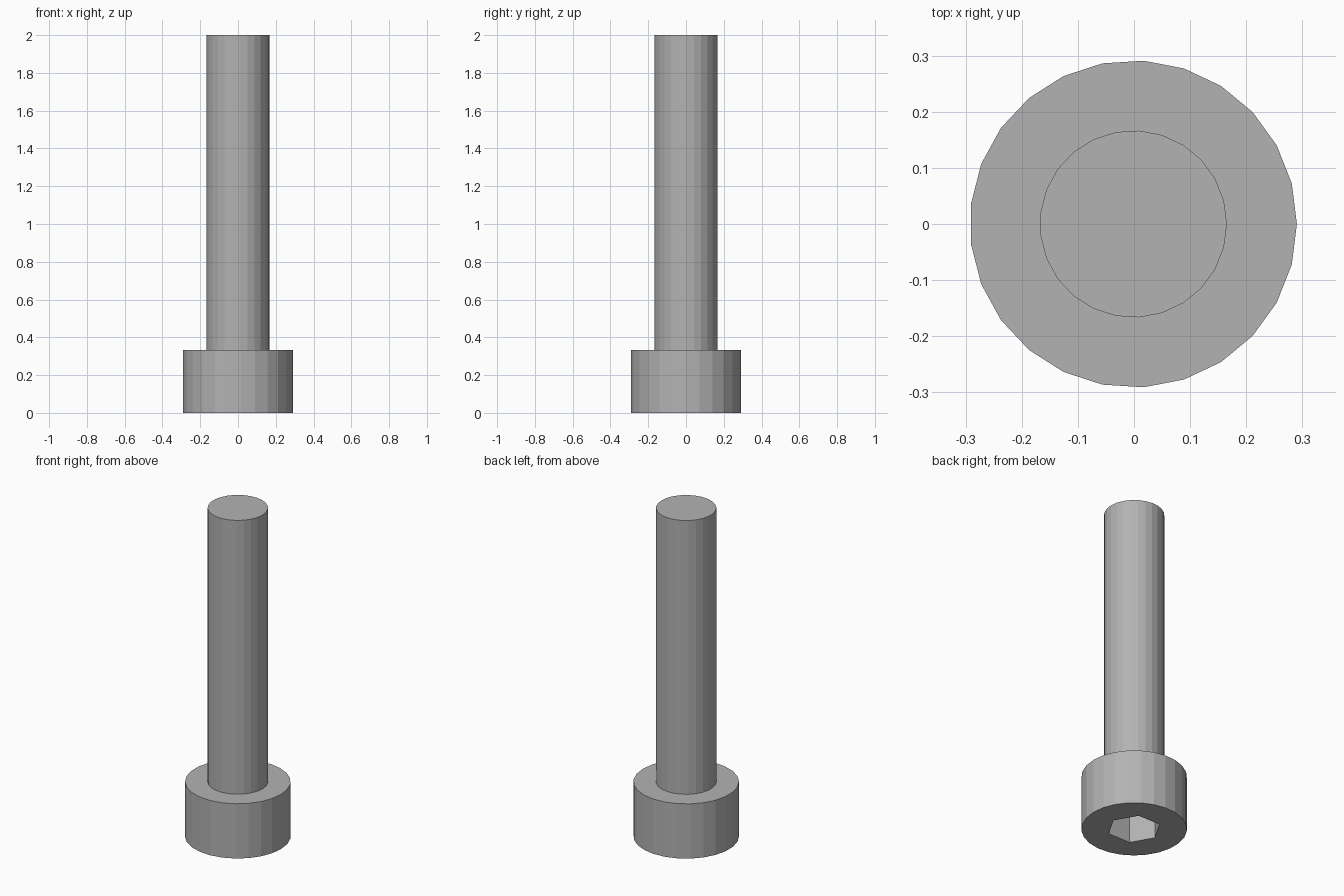
import bpy
import bmesh
from math import pi, cos, sin

cube = bpy.data.objects.get("Cube")
if cube:
    bpy.data.objects.remove(cube, do_unlink=True)

SIDES = 25
HEAD_R, SHAFT_R, SOCKET_R = 0.2915, 0.1667, 0.149
HEAD_TOP, TOP, SOCKET_DEPTH = 0.3333, 2.0, 0.167
OFFSET_X = -0.0012  # centres the odd-sided head on x

steel = bpy.data.materials.new("grey_steel")
steel.use_nodes = True
grey = (0.45, 0.45, 0.45, 1)
steel.diffuse_color = grey
steel.node_tree.nodes["Principled BSDF"].inputs["Base Color"].default_value = grey


def ring(bm, radius, z, sides):
    """Loop of vertices, with the first on the +x axis."""
    angles = [2 * pi * i / sides for i in range(sides)]
    return [bm.verts.new((radius * cos(a) + OFFSET_X, radius * sin(a), z)) for a in angles]


def bridge(bm, low, high):
    n = len(low)
    for i in range(n):
        j = (i + 1) % n
        bm.faces.new((low[i], low[j], high[j], high[i]))


def loop_edges(bm, loop):
    return [bm.edges.get((v, loop[i - 1])) for i, v in enumerate(loop)]


bm = bmesh.new()

# Head and shaft: stepped outer surface
outer = [ring(bm, r, z, SIDES) for r, z in
         ((HEAD_R, 0), (HEAD_R, HEAD_TOP), (SHAFT_R, HEAD_TOP), (SHAFT_R, TOP))]
for low, high in zip(outer, outer[1:]):
    bridge(bm, low, high)
bm.faces.new(outer[-1])

# Hexagonal socket in the underside of the head
rim = ring(bm, SOCKET_R, 0, 6)
floor = ring(bm, SOCKET_R, SOCKET_DEPTH, 6)
bridge(bm, rim, floor)
bm.faces.new(floor)

# Flat underside between the head edge and the socket rim
bmesh.ops.triangle_fill(bm, use_beauty=True, normal=(0, 0, -1),
                        edges=loop_edges(bm, outer[0]) + loop_edges(bm, rim))
bmesh.ops.recalc_face_normals(bm, faces=bm.faces)

mesh = bpy.data.meshes.new("socket_head_bolt")
bm.to_mesh(mesh)
bm.free()
mesh.materials.append(steel)
bolt = bpy.data.objects.new("socket_head_bolt", mesh)
bpy.context.collection.objects.link(bolt)
